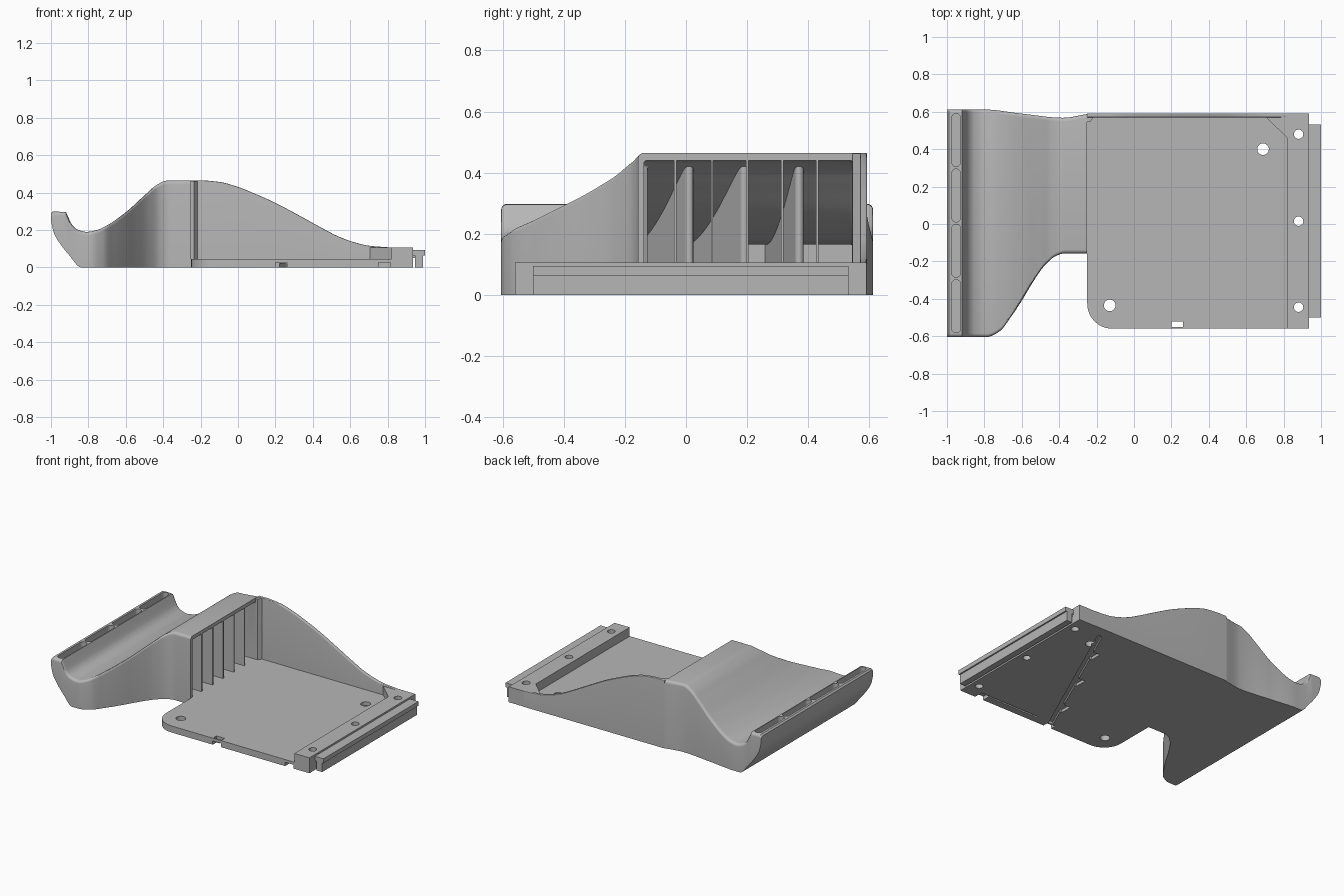
import bpy, bmesh, math
from mathutils import Vector

if "Cube" in bpy.data.objects:
    bpy.data.objects.remove(bpy.data.objects["Cube"], do_unlink=True)

grey = bpy.data.materials.new("plain grey")
grey.use_nodes = True
grey.diffuse_color = (0.47, 0.47, 0.47, 1)
grey.node_tree.nodes["Principled BSDF"].inputs["Base Color"].default_value = (0.47, 0.47, 0.47, 1)


def finish(name, bm):
    bmesh.ops.recalc_face_normals(bm, faces=bm.faces)
    me = bpy.data.meshes.new(name)
    bm.to_mesh(me)
    bm.free()
    me.materials.append(grey)
    ob = bpy.data.objects.new(name, me)
    bpy.context.collection.objects.link(ob)
    return ob


def activate(ob):
    bpy.ops.object.select_all(action='DESELECT')
    ob.select_set(True)
    bpy.context.view_layer.objects.active = ob


def prism(name, pts, z0, z1):
    bm = bmesh.new()
    face = bm.faces.new([bm.verts.new((x, y, z0)) for x, y in pts])
    new = bmesh.ops.extrude_face_region(bm, geom=[face])["geom"]
    bmesh.ops.translate(bm, vec=(0, 0, z1 - z0),
                        verts=[v for v in new if isinstance(v, bmesh.types.BMVert)])
    return finish(name, bm)


def box(name, x0, x1, y0, y1, z0, z1):
    return prism(name, [(x0, y0), (x1, y0), (x1, y1), (x0, y1)], z0, z1)


def arc(cx, cy, r, a0, a1, n):
    angles = [math.radians(a0 + (a1 - a0) * i / n) for i in range(n + 1)]
    return [(cx + r * math.cos(a), cy + r * math.sin(a)) for a in angles]


def hole(x, y, r):
    return prism("hole_cutter", arc(x, y, r, 0, 348.75, 31), -0.1, 0.2)


def capsule(name, a, b, r, z0, z1):
    """Upright round-ended bar between two plan points."""
    d = Vector(b) - Vector(a)
    t = math.degrees(math.atan2(d.y, d.x))
    return prism(name, arc(*b, r, t - 90, t + 90, 10) + arc(*a, r, t + 90, t + 270, 10), z0, z1)


def boolean(ob, cutters, op='DIFFERENCE', keep=False):
    for c in cutters:
        m = ob.modifiers.new("cut", 'BOOLEAN')
        m.operation, m.object, m.solver = op, c, 'EXACT'
        activate(ob)
        bpy.ops.object.modifier_apply(modifier=m.name)
        c.hide_render = True
        if not keep:
            bpy.data.objects.remove(c, do_unlink=True)


def smooth(ob):
    activate(ob)
    bpy.ops.object.shade_smooth_by_angle(angle=math.radians(28))


def curve(pts):
    """Smooth monotone curve through (x, value) points."""
    s = [(b[1] - a[1]) / (b[0] - a[0]) for a, b in zip(pts, pts[1:])]
    m = [s[0]] + [2 * p * q / (p + q) if p * q > 0 else 0 for p, q in zip(s, s[1:])] + [s[-1]]

    def value(x):
        i = max(k for k in range(len(s)) if k == 0 or pts[k][0] <= x)
        h = pts[i + 1][0] - pts[i][0]
        t = min(1, max(0, (x - pts[i][0]) / h))
        return ((2 * t**3 - 3 * t**2 + 1) * pts[i][1] + (t**3 - 2 * t**2 + t) * h * m[i]
                + (3 * t**2 - 2 * t**3) * pts[i + 1][1] + (t**3 - t**2) * h * m[i + 1])
    return value


def loft(name, xs, front, back, low, high, r):
    """Skin of sections along x with rounded upper edges."""
    bm = bmesh.new()
    rings = []
    for x in xs:
        y0, y1, z0, z1 = front(x), back(x), low(x), high(x)
        sec = [(y0, z0), (y1, z0)] + arc(y1 - r, z1 - r, r, 0, 90, 5) + arc(y0 + r, z1 - r, r, 90, 180, 5)
        rings.append([bm.verts.new((x, y, z)) for y, z in sec])
    for a, b in zip(rings, rings[1:]):
        for i in range(len(a)):
            j = (i + 1) % len(a)
            bm.faces.new((a[i], a[j], b[j], b[i]))
    bm.faces.new(rings[0])
    bm.faces.new(rings[-1])
    return finish(name, bm)


def stations(x0, x1, n, extra=()):
    return sorted({round(x0 + (x1 - x0) * i / n, 3) for i in range(n + 1)} | set(extra))


# Curves that shape the arched body
top_pts = [(-1, .288), (-.99, .298), (-.92, .296), (-.909, .272), (-.885, .225), (-.86, .203), (-.81, .19),
           (-.76, .198), (-.7, .225), (-.6, .295), (-.5, .385), (-.44, .437), (-.38, .464), (-.25, .465)]
low_pts = [(-1, .25), (-.985, .185), (-.95, .125), (-.9, .062), (-.84, 0), (-.25, 0)]
front_pts = [(-1, -.605), (-.79, -.605), (-.72, -.575), (-.66, -.5), (-.6, -.41), (-.54, -.31),
             (-.48, -.225), (-.42, -.172), (-.37, -.157), (-.25, -.157)]
back_pts = [(-1, .612), (-.8, .612), (-.6, .59), (-.38, .568), (-.25, .588)]
top, low, front, back = map(curve, (top_pts, low_pts, front_pts, back_pts))

# Arched hollow body, open towards the plate
body = loft("arched_body", stations(-1, -.25, 75, [p[0] for p in top_pts + low_pts]),
            front, back, low, top, 0.02)


def cavity(name, t):
    return loft(name, stations(-.83, -.2, 50), lambda x: front(x) + t * (.8 + 1.2 * (-.75 < x < -.42)),
                lambda x: min(back(x) - t, .545 + .025 - t), lambda x: .02 + t, lambda x: top(x) - t, .008)


boolean(body, [cavity("cavity_cutter", .025)])

# Four shallow pockets in the lip
for i in range(4):
    y = -.557 + i * .296
    boolean(body, [capsule("pocket_cutter", (-.951, y), (-.951, y + .235), .024, .255, .4)])
smooth(body)

# Thin ribs at the mouth and slanted walls deep inside
ribs = [box("mouth_rib", -.4, -.25, y - .004, y + .004, .02, .5)
        for y in (-.035, .085, .2, .315, .43)]
ribs += [capsule("slanted_rib", (-.44, y), (-.84, y - d), .014, .02, .5)
         for y, d in ((.01, .18), (.19, .19), (.37, .1))]
limit = cavity("rib_limit", .017)
for rib in ribs:
    boolean(rib, [limit], 'INTERSECT', keep=True)
bpy.data.objects.remove(limit, do_unlink=True)

# Base plate with one rounded corner, holes, notch and underside channels
plate = prism("base_plate", [(.82, -.56), (.82, .59), (-.25, .59)] + arc(-.115, -.425, .135, 180, 270, 12), 0, .045)
boolean(plate, [hole(-.13, -.435, .031), hole(.69, .4, .031),
                box("notch_cutter", .2, .262, -.55, -.52, -.1, .1),
                box("notch_front_cutter", .2, .262, -.6, -.53, -.1, .026),
                box("side_notch_cutter", .75, .815, -.6, -.5, -.1, .026),
                capsule("channel_cutter", (.235, -.53), (.7, .5), .016, -.1, .02),
                capsule("groove_cutter", (.36, -.505), (.76, -.505), .006, -.1, .015)])
for k in (.2, .5, .8):
    x, y = .235 + .465 * k, -.53 + 1.03 * k
    boolean(plate, [box("clip_cutter", x - .05, x, y - .04, y + .04, -.1, .02)])

# Raised end bar with three screw holes
bar = box("end_bar", .82, .935, -.56, .59, 0, .106)
boolean(bar, [hole(.88, y, .025) for y in (.48, .015, -.445)])
for ob in (plate, bar):
    smooth(ob)

# Connecting tongue and the block beneath it
box("tongue", .93, 1.0, -.5, .532, .064, .094)
box("tongue_block", .947, .99, -.5, .532, 0, .066)
box("tongue_root", .93, .95, -.49, .522, .05, .066)

# Sloping back wall, its end post and the corner gusset
slope = curve([(-.25, .465), (-.2, .465), (-.1, .457), (0, .43), (.1, .39), (.2, .345), (.33, .276),
               (.45, .21), (.54, .164), (.62, .135), (.7, .116), (.82, .106)])
wall = loft("back_wall", stations(-.25, .82, 60), lambda x: .57,
            lambda x: .592, lambda x: 0, slope, .005)
smooth(wall)
prism("wall_post", [(-.25, .545), (-.235, .545), (-.215, .572), (-.25, .572)], .04, .462)
prism("corner_gusset", [(.7, .575), (.82, .46), (.82, .575)], .04, .106)
